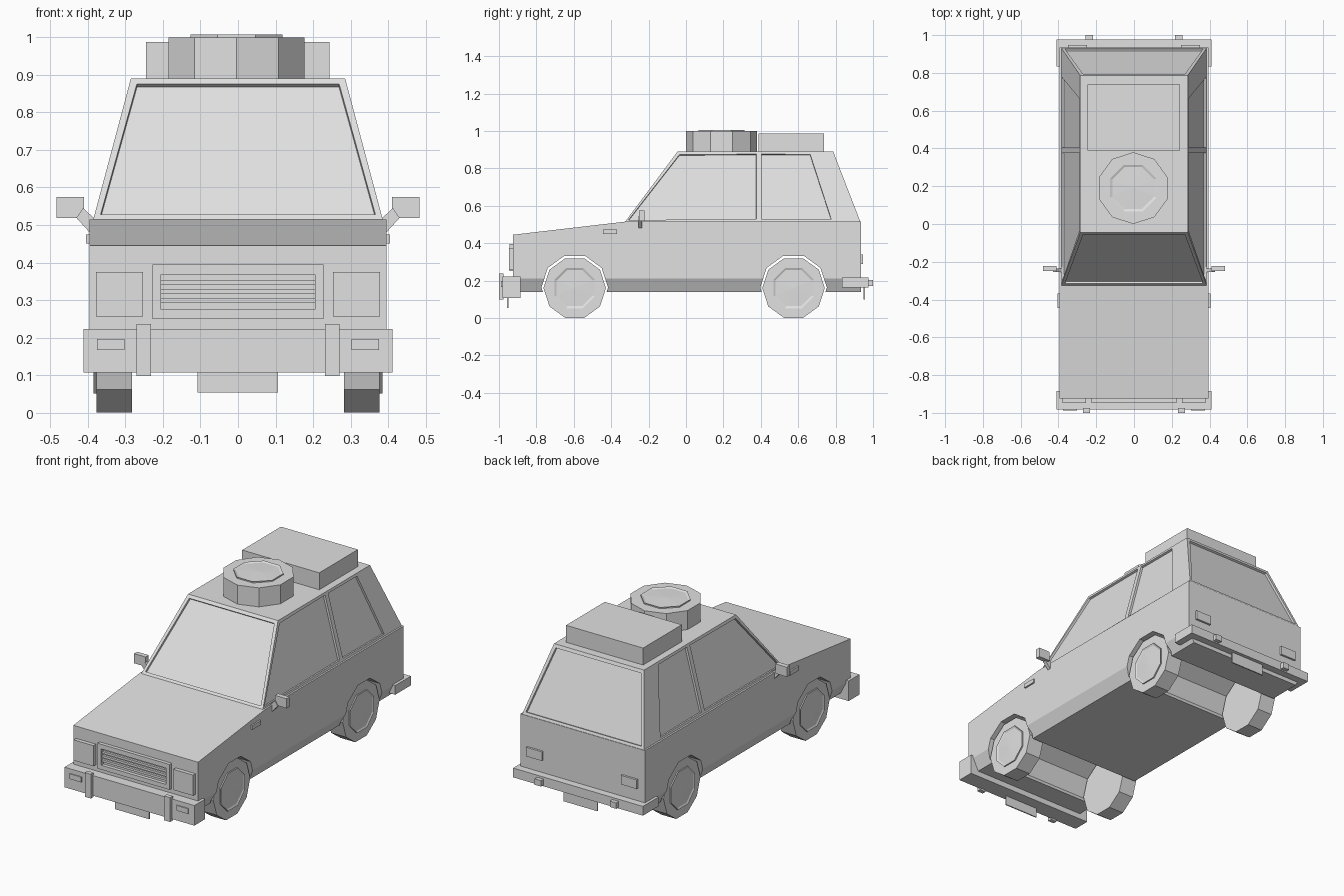
import bpy, bmesh
from math import pi, cos, sin
from mathutils import Matrix, Vector

cube = bpy.data.objects.get("Cube")
if cube:
    bpy.data.objects.remove(cube)

GREY = (0.75, 0.75, 0.75, 1)
paint = bpy.data.materials.new("plain_grey")
paint.use_nodes = True
paint.diffuse_color = GREY
paint.node_tree.nodes["Principled BSDF"].inputs["Base Color"].default_value = GREY


def finish(name, bm):
    bmesh.ops.recalc_face_normals(bm, faces=bm.faces)
    mesh = bpy.data.meshes.new(name)
    bm.to_mesh(mesh)
    bm.free()
    mesh.materials.append(paint)
    ob = bpy.data.objects.new(name, mesh)
    bpy.context.collection.objects.link(ob)
    return ob


def box(name, x, y, z):
    """Block from (min, max) ranges."""
    bm = bmesh.new()
    bmesh.ops.create_cube(bm, size=1)
    for v in bm.verts:
        v.co = [r[0] if c < 0 else r[1] for c, r in zip(v.co, (x, y, z))]
    return finish(name, bm)


def pair(name, x, y, z):
    """The same block on both sides."""
    box("left_" + name, x, y, z)
    box("right_" + name, (-x[1], -x[0]), y, z)


def hull(name, points):
    bm = bmesh.new()
    for p in points:
        bm.verts.new(p)
    bmesh.ops.convex_hull(bm, input=bm.verts)
    bmesh.ops.dissolve_limit(bm, angle_limit=0.01, verts=bm.verts, edges=bm.edges)
    return finish(name, bm)


def lathe(name, profile, sides, matrix, turn=0.0):
    """Spin (radius, height) points about local z; radius 0 closes the end."""
    bm = bmesh.new()
    rings = []
    for r, h in profile:
        if r == 0:
            rings.append([bm.verts.new((0, 0, h))] * sides)
        else:
            angles = [turn + 2 * pi * i / sides for i in range(sides)]
            rings.append([bm.verts.new((r * cos(a), r * sin(a), h)) for a in angles])
    for a, b in zip(rings, rings[1:]):
        for i in range(sides):
            j = (i + 1) % sides
            bm.faces.new(dict.fromkeys((a[i], a[j], b[j], b[i])))
    bm.transform(matrix)
    return finish(name, bm)


def wheel(name, radius, width, matrix, turn):
    """Ten-sided tyre with a shallow eight-sided hub."""
    lathe(name + "_tyre", [(0, 0), (radius, 0), (radius, width), (0, width)],
          10, matrix, turn)
    r = radius * 0.7
    lathe(name + "_hub", [(r, width - 0.02), (r, width + 0.007), (r * 0.9, width + 0.002),
                          (0, width + 0.006)], 8, matrix, pi / 8)


# Lower body with sloping hood and tucked-in sills
HALF, BELT = 0.395, 0.515
points = []
for s in (-1, 1):
    for y, top in ((-0.925, 0.445), (0.935, BELT)):
        points += [(s * 0.36, y, 0.14), (s * HALF, y, 0.21), (s * HALF, y, top)]
    points.append((s * HALF, -0.325, BELT))
body = hull("lower_body", points)

# Wheel arches cut straight through
AXLES = {"front": -0.595, "rear": 0.575}
AXLE_Z = 0.163
cutters = []
for end, y in AXLES.items():
    m = Matrix.Translation((-0.5, y, AXLE_Z)) @ Matrix.Rotation(pi / 2, 4, "Y")
    cutter = lathe(end + "_arch_cutter", [(0, 0), (0.178, 0), (0.178, 1), (0, 1)],
                   10, m, pi / 2)
    cutter.hide_render = True
    mod = body.modifiers.new(end + "_arch", "BOOLEAN")
    mod.operation, mod.solver, mod.object = "DIFFERENCE", "EXACT", cutter
    cutters.append(cutter)
graph = bpy.context.evaluated_depsgraph_get()
cut_mesh = bpy.data.meshes.new_from_object(body.evaluated_get(graph))
body.modifiers.clear()
body.data = cut_mesh
for cutter in cutters:
    bpy.data.objects.remove(cutter)

# Cabin with recessed windows: columns run along each side, front to back
bm = bmesh.new()
columns = [(-0.325, -0.045), (0.39, 0.39), (0.793, 0.676), (0.932, 0.787)]
grid = {}
for s in (-1, 1):
    for i, (low, high) in enumerate(columns):
        grid[s, i, 0] = bm.verts.new((s * 0.385, low, BELT))
        grid[s, i, 1] = bm.verts.new((s * 0.285, high, 0.89))
small, large = [], []
for s in (-1, 1):
    for i in range(3):
        face = bm.faces.new([grid[s, i, 0], grid[s, i + 1, 0],
                             grid[s, i + 1, 1], grid[s, i, 1]])
        if i < 2:
            small.append(face)
for i in (0, 3):
    large.append(bm.faces.new([grid[-1, i, 0], grid[1, i, 0], grid[1, i, 1], grid[-1, i, 1]]))
for k in (0, 1):
    bm.faces.new([grid[-1, i, k] for i in range(4)] + [grid[1, i, k] for i in (3, 2, 1, 0)])
bmesh.ops.recalc_face_normals(bm, faces=bm.faces)
for faces, frame in ((small, 0.02), (large, 0.025)):
    bmesh.ops.inset_individual(bm, faces=faces, thickness=frame)
    bmesh.ops.inset_individual(bm, faces=faces, thickness=0.001, depth=-0.012)
finish("cabin", bm)

# Road wheels
for end, y in AXLES.items():
    for side, s in (("left", 1), ("right", -1)):
        m = (Matrix.Translation((s * 0.282, y, AXLE_Z - 0.003))
             @ Matrix.Rotation(s * pi / 2, 4, "Y"))
        wheel(f"{end}_{side}_wheel", 0.167, 0.095, m, pi / 2)

# Roof load
wheel("spare_wheel", 0.19, 0.11, Matrix.Translation((-0.004, 0.19, 0.889)), pi / 2)
box("roof_box", (-0.245, 0.243), (0.388, 0.738), (0.885, 0.987))

# Grille: frame bars, back plate and slats
for name, z in (("top", (0.368, 0.395)), ("bottom", (0.25, 0.275))):
    box("grille_frame_" + name, (-0.228, 0.228), (-0.945, -0.92), z)
pair("grille_frame_side", (0.205, 0.228), (-0.945, -0.92), (0.275, 0.368))
for i in range(3):
    z = 0.292 + i * 0.024
    box(f"grille_slat_{i + 1}", (-0.205, 0.205), (-0.938, -0.92), (z, z + 0.013))

# Front lights, bumper and plate
pair("headlight", (0.253, 0.378), (-0.947, -0.92), (0.257, 0.375))
box("front_bumper", (-0.411, 0.411), (-0.982, -0.885), (0.108, 0.223))
pair("front_overrider", (0.232, 0.27), (-1.0, -0.975), (0.098, 0.237))
pair("indicator", (0.302, 0.375), (-0.988, -0.975), (0.167, 0.197))
box("front_plate", (-0.108, 0.107), (-0.957, -0.95), (0.054, 0.112))
pair("side_marker", (0.39, 0.404), (-0.445, -0.368), (0.45, 0.474))

# Rear lights, bumper and plate
pair("tail_light", (0.25, 0.35), (0.93, 0.947), (0.288, 0.34))
box("rear_bumper", (-0.411, 0.411), (0.835, 0.977), (0.163, 0.216))
pair("rear_overrider", (0.218, 0.258), (0.97, 1.0), (0.17, 0.204))
box("rear_plate", (-0.108, 0.107), (0.95, 0.957), (0.1, 0.168))

# Door mirrors on slanted arms
pair("mirror", (0.41, 0.483), (-0.25, -0.222), (0.519, 0.574))
for side, s in (("left", 1), ("right", -1)):
    hull(side + "_mirror_arm",
         [(s * x, y, z) for y in (-0.255, -0.235)
          for x, z in ((0.38, 0.515), (0.39, 0.475), (0.412, 0.545), (0.43, 0.519))])
